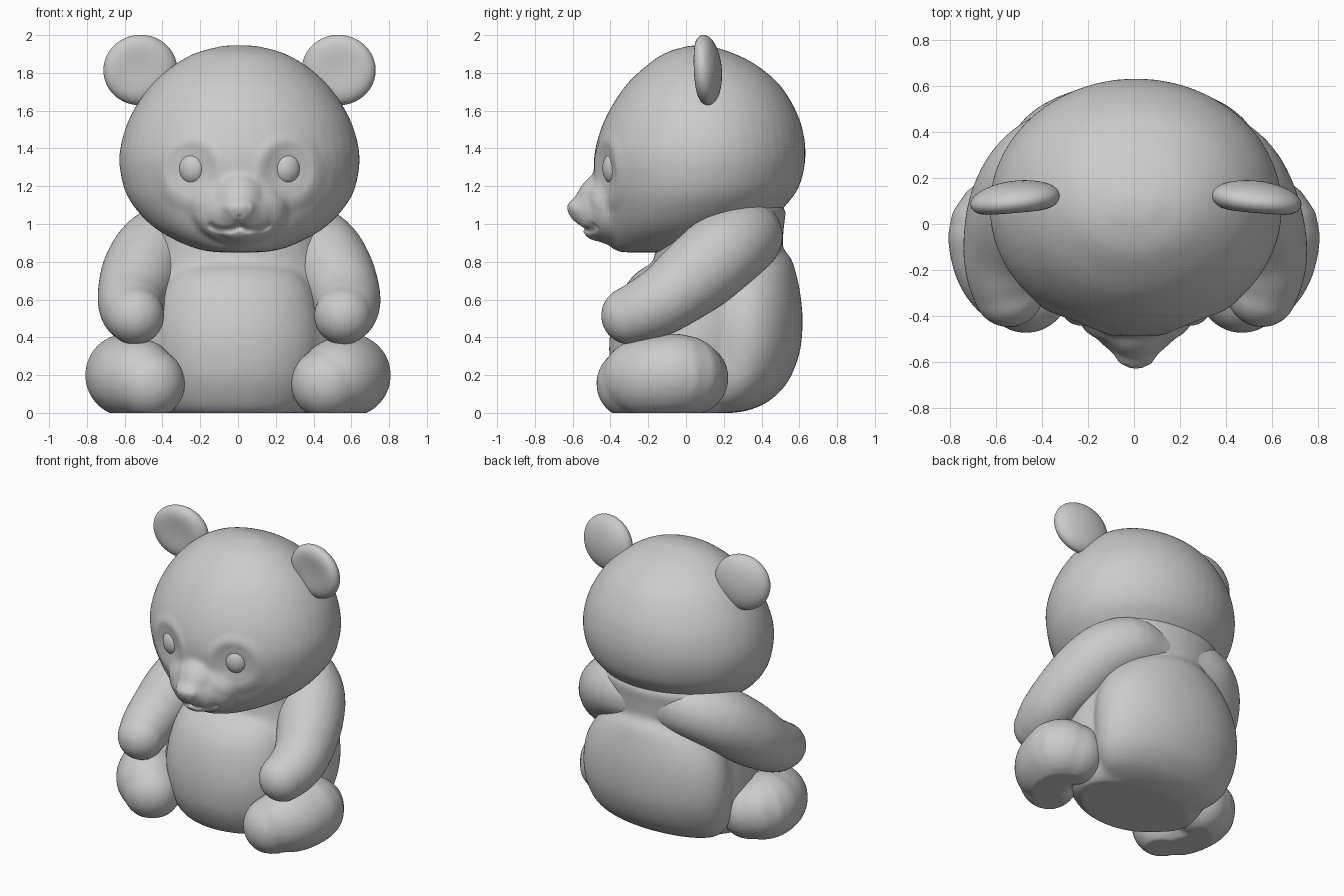
import bpy, bmesh, math
from mathutils import Vector, Matrix

if "Cube" in bpy.data.objects:
    bpy.data.objects.remove(bpy.data.objects["Cube"])


def spline(pts, steps=5):
    """Catmull-Rom interpolation of equal-length tuples."""
    v = [Vector(p) for p in pts]
    v = [v[0]] + v + [v[-1]]
    out = []
    for i in range(1, len(v) - 2):
        a, b, c, d = v[i - 1:i + 3]
        for k in range(steps):
            t = k / steps
            out.append(0.5 * (2 * b + (c - a) * t + (2 * a - 5 * b + 4 * c - d) * t ** 2
                              + (3 * b - a - 3 * c + d) * t ** 3))
    return out + [v[-1]]


def ball(bm, c, r, rx=0, rz=0):
    m = (Matrix.Translation(c) @ Matrix.Rotation(rz, 4, 'Z') @ Matrix.Rotation(rx, 4, 'X')
         @ Matrix.Diagonal((*r, 1)))
    bmesh.ops.create_icosphere(bm, subdivisions=4, radius=1, matrix=m)


def bridge(bm, rings):
    """Skin a list of vertex rings and cap both ends."""
    n = len(rings[0])
    for lo, hi in zip(rings, rings[1:]):
        for k in range(n):
            bm.faces.new((lo[k], lo[(k + 1) % n], hi[(k + 1) % n], hi[k]))
    bm.faces.new(rings[0][::-1])
    bm.faces.new(rings[-1])


def limb(bm, pts, n=24):
    """Round tube (x, y, z, radius) with a ball on each end."""
    path = spline(pts, 4)
    rings = []
    for i, p in enumerate(path):
        t = path[min(i + 1, len(path) - 1)].xyz - path[max(i - 1, 0)].xyz
        q = t.to_track_quat('Z', 'Y')
        rings.append([bm.verts.new(p.xyz + q @ Vector((p[3] * math.cos(a), p[3] * math.sin(a), 0)))
                      for a in (2 * math.pi * k / n for k in range(n))])
    bridge(bm, rings)
    for p in (path[0], path[-1]):
        ball(bm, p.xyz, (p[3],) * 3)


def loft(bm, rows, n=48, x0=0.0):
    """Stack of elliptical rings: (z, half width, front y, back y)."""
    rings = []
    for z, hx, yf, yb in spline(rows, 4):
        cy, ry = (yf + yb) / 2, (yb - yf) / 2
        rings.append([bm.verts.new((x0 + hx * math.cos(a), cy + ry * math.sin(a), z))
                      for a in (2 * math.pi * k / n for k in range(n))])
    bridge(bm, rings)


def finish(name, bm, voxel=0, smooth=3, subdiv=0):
    """Fuse the volumes into one soft skin and sit it on the floor."""
    me = bpy.data.meshes.new(name)
    bm.to_mesh(me)
    bm.free()
    ob = bpy.data.objects.new(name, me)
    bpy.context.collection.objects.link(ob)
    if voxel:
        r = ob.modifiers.new("fuse", 'REMESH')
        r.mode, r.voxel_size = 'VOXEL', voxel
        s = ob.modifiers.new("soften", 'SMOOTH')
        s.factor, s.iterations = 0.5, smooth
        if subdiv:
            ob.modifiers.new("refine", 'SUBSURF').levels = subdiv
        dg = bpy.context.evaluated_depsgraph_get()
        me = bpy.data.meshes.new_from_object(ob.evaluated_get(dg))
        ob.modifiers.clear()
        ob.data = me
    for v in me.vertices:
        if v.co.z < 0:
            v.co.z = 0
    me.shade_smooth()
    return ob


def dent(ob, pts, radius, depth, ymax):
    """Push the front surface back near a path of (x, z) points."""
    x0, x1 = min(p[0] for p in pts) - radius, max(p[0] for p in pts) + radius
    z0, z1 = min(p[1] for p in pts) - radius, max(p[1] for p in pts) + radius
    for v in ob.data.vertices:
        x, y, z = v.co
        if y < ymax and x0 < x < x1 and z0 < z < z1:
            d = min((x - p[0]) ** 2 + (z - p[1]) ** 2 for p in pts) / radius ** 2
            if d < 1:
                v.co.y = y + depth * (1 - d) ** 2


X = 0.008  # head offset from centre

# Head with muzzle and nose
bm = bmesh.new()
loft(bm, [(.85, .12, -.34, .10), (.87, .23, -.39, .20), (.93, .37, -.42, .33), (1.0, .475, -.44, .43),
          (1.1, .565, -.46, .53), (1.2, .615, -.478, .60), (1.35, .637, -.488, .633),
          (1.5, .607, -.452, .618), (1.63, .545, -.39, .567), (1.75, .455, -.305, .485),
          (1.85, .335, -.195, .36), (1.91, .22, -.10, .235), (1.945, .08, .02, .12)], x0=X)
ball(bm, (X, -.40, 1.08), (.25, .135, .19))
ball(bm, (X, -.43, 1.06), (.19, .15, .15))
ball(bm, (X, -.47, 1.15), (.125, .10, .155), rx=-.65)
ball(bm, (X, -.51, 1.06), (.125, .095, .085))
ball(bm, (X, -.475, .97), (.10, .07, .06))
ball(bm, (X, -.575, 1.088), (.092, .058, .046))
ball(bm, (X, -.575, 1.06), (.06, .05, .05))
head = finish("head", bm, .019, 6, 1)
mouth = [(X + s * p[0], p[1]) for s in (-1, 1)
         for p in spline([(0, .985), (.05, .97), (.11, .972), (.15, .99)], 6)]
dent(head, mouth, .026, .016, -.38)
dent(head, [(X, .985 + k * .01) for k in range(6)], .022, .012, -.5)
for s in (-1, 1):
    dent(head, [(X + s * .25, 1.29)], .16, .03, -.25)
    # Raised rim of the eye patch
    dent(head, [(X + s * (.26 + .15 * math.cos(a)), 1.28 + .17 * math.sin(a))
                for a in (k * math.pi / 28 for k in range(56))], .055, -.006, -.2)

# Eyes and ears
for side, s in (("left", -1), ("right", 1)):
    bm = bmesh.new()
    ball(bm, (X + s * .25, -.385, 1.295), (.074, .055, .084), rz=s * .35)
    finish(side + "_eye", bm)
    bm = bmesh.new()
    ball(bm, (X + s * .525, .105, 1.815), (.197, .082, .187), rx=.08, rz=-s * .12)
    ear = finish(side + "_ear", bm)
    dent(ear, [(X + s * .53, 1.82)], .19, .035, .09)

# Torso: chest and shoulders, round belly, big rump
bm = bmesh.new()
loft(bm, [(0, .42, -.24, .26), (.06, .47, -.31, .36), (.2, .52, -.355, .45), (.4, .53, -.36, .48),
          (.6, .51, -.28, .49), (.75, .48, -.19, .50), (.88, .47, -.16, .51),
          (1.0, .48, -.15, .52), (1.08, .47, -.12, .525), (1.15, .42, -.08, .46)])
loft(bm, [(-.01, .33, -.27, .2), (.05, .38, -.33, .2), (.2, .42, -.395, .2), (.4, .44, -.405, .2),
          (.6, .41, -.36, .2), (.72, .35, -.285, .15), (.78, .26, -.20, .1), (.80, .15, -.1, .05)])
loft(bm, [(.005, .30, .05, .30), (.05, .42, .05, .42), (.15, .50, .02, .53), (.3, .535, .02, .597),
          (.45, .54, .02, .617), (.6, .51, .03, .61), (.73, .43, .07, .585),
          (.82, .32, .12, .555), (.88, .17, .2, .5)])
finish("torso", bm, .022, 5)

# Arms flowing from the upper back to the belly, legs spread forward
for side, s in (("left", -1), ("right", 1)):
    o = .012 * (s > 0)
    bm = bmesh.new()
    limb(bm, [(s * .14, .325, .93, .18), (s * .30, .31, .93, .2), (s * .43, .21, .86, .215),
              (s * .515, .06, .735, .21), (s * .56 + o, -.10, .61, .185),
              (s * .56 + o, -.22, .545, .17), (s * .545 + o, -.295, .515, .155)])
    finish(side + "_arm", bm, .02)
    bm = bmesh.new()
    limb(bm, [(s * .52, .03, .185, .195), (s * .59, -.02, .20, .215), (s * .575, -.15, .19, .217),
              (s * .52, -.24, .18, .212), (s * .47, -.285, .155, .19)])
    ball(bm, (s * .59, -.06, .2), (.22, .21, .22))
    finish(side + "_leg", bm, .02)
